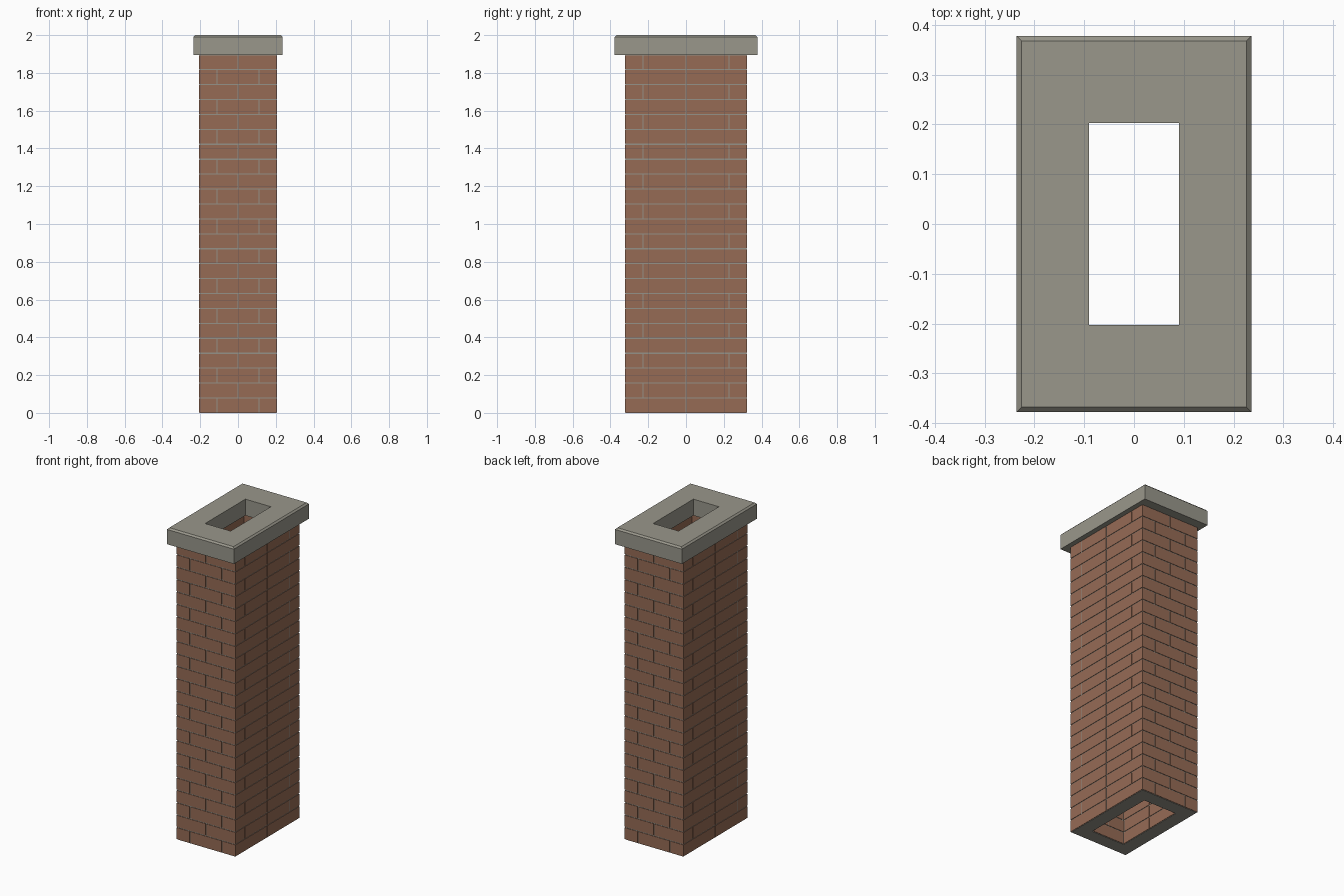
import bpy, bmesh

if "Cube" in bpy.data.objects:
    bpy.data.objects.remove(bpy.data.objects["Cube"])

HX, HY = 0.207, 0.322          # outer half sizes of the shaft
DEPTH = 0.092                  # brick depth
COURSES, PITCH = 24, 0.079
GAP = 0.003                    # half of a mortar joint
TOP = COURSES * PITCH


def material(name, rgb):
    m = bpy.data.materials.new(name)
    m.diffuse_color = (*rgb, 1)
    m.use_nodes = True
    m.node_tree.nodes["Principled BSDF"].inputs["Base Color"].default_value = m.diffuse_color
    return m


def finish(name, bm, mat):
    bmesh.ops.recalc_face_normals(bm, faces=bm.faces)
    me = bpy.data.meshes.new(name)
    bm.to_mesh(me)
    bm.free()
    me.materials.append(mat)
    ob = bpy.data.objects.new(name, me)
    bpy.context.collection.objects.link(ob)
    return ob


def rect_tube(name, profile, mat):
    """Closed profile of (half x, half y, z) swept round a rectangle."""
    bm = bmesh.new()
    loops = [[bm.verts.new((sx * x, sy * y, z))
              for sx, sy in ((-1, -1), (1, -1), (1, 1), (-1, 1))]
             for x, y, z in profile]
    for a, b in zip(loops, loops[1:] + loops[:1]):
        for i in range(4):
            j = (i + 1) % 4
            bm.faces.new((a[i], a[j], b[j], b[i]))
    return finish(name, bm, mat)


def brick(bm, x0, x1, y0, y1, z0, z1):
    vs = bmesh.ops.create_cube(bm, size=1)["verts"]
    bmesh.ops.scale(bm, vec=(x1 - x0, y1 - y0, z1 - z0), verts=vs)
    bmesh.ops.translate(bm, vec=((x0 + x1) / 2, (y0 + y1) / 2, (z0 + z1) / 2), verts=vs)


brick_mat = material("brick_red", (0.305, 0.147, 0.091))
mortar_mat = material("mortar_grey", (0.30, 0.29, 0.25))
cap_mat = material("concrete_grey", (0.32, 0.31, 0.26))

# Mortar core, slightly recessed behind the bricks
ox, oy = HX - GAP, HY - GAP
ix, iy = HX - DEPTH + GAP, HY - DEPTH + GAP
rect_tube("mortar_core", [(ox, oy, 0), (ox, oy, TOP), (ix, iy, TOP), (ix, iy, 0)], mortar_mat)

# Brick courses: corners interlock on alternate rows
bm = bmesh.new()
nx, ny = HX - DEPTH, HY - DEPTH
for i in range(COURSES):
    z = (i * PITCH + GAP, (i + 1) * PITCH - GAP)
    for s in (-1, 1):
        if i % 2:   # end walls run through, side walls sit between them
            y = sorted((s * HY, s * ny))
            brick(bm, -HX, -GAP, *y, *z)
            brick(bm, GAP, HX, *y, *z)
            x, end = sorted((s * HX, s * nx)), ny - 2 * GAP
        else:       # side walls run through, one brick between at each end
            x, end = sorted((s * HX, s * nx)), HY
            y = sorted((s * HY, s * ny))
            brick(bm, -nx + 2 * GAP, nx - 2 * GAP, *y, *z)
        brick(bm, *x, -end, -GAP, *z)
        brick(bm, *x, GAP, end, *z)
finish("bricks", bm, brick_mat)

# Concrete cap with chamfered top edge and flue opening
rect_tube("cap", [(0.236, 0.378, TOP), (0.236, 0.378, 1.99), (0.226, 0.368, 2.0),
                  (0.09, 0.203, 2.0), (0.09, 0.203, TOP)], cap_mat)
